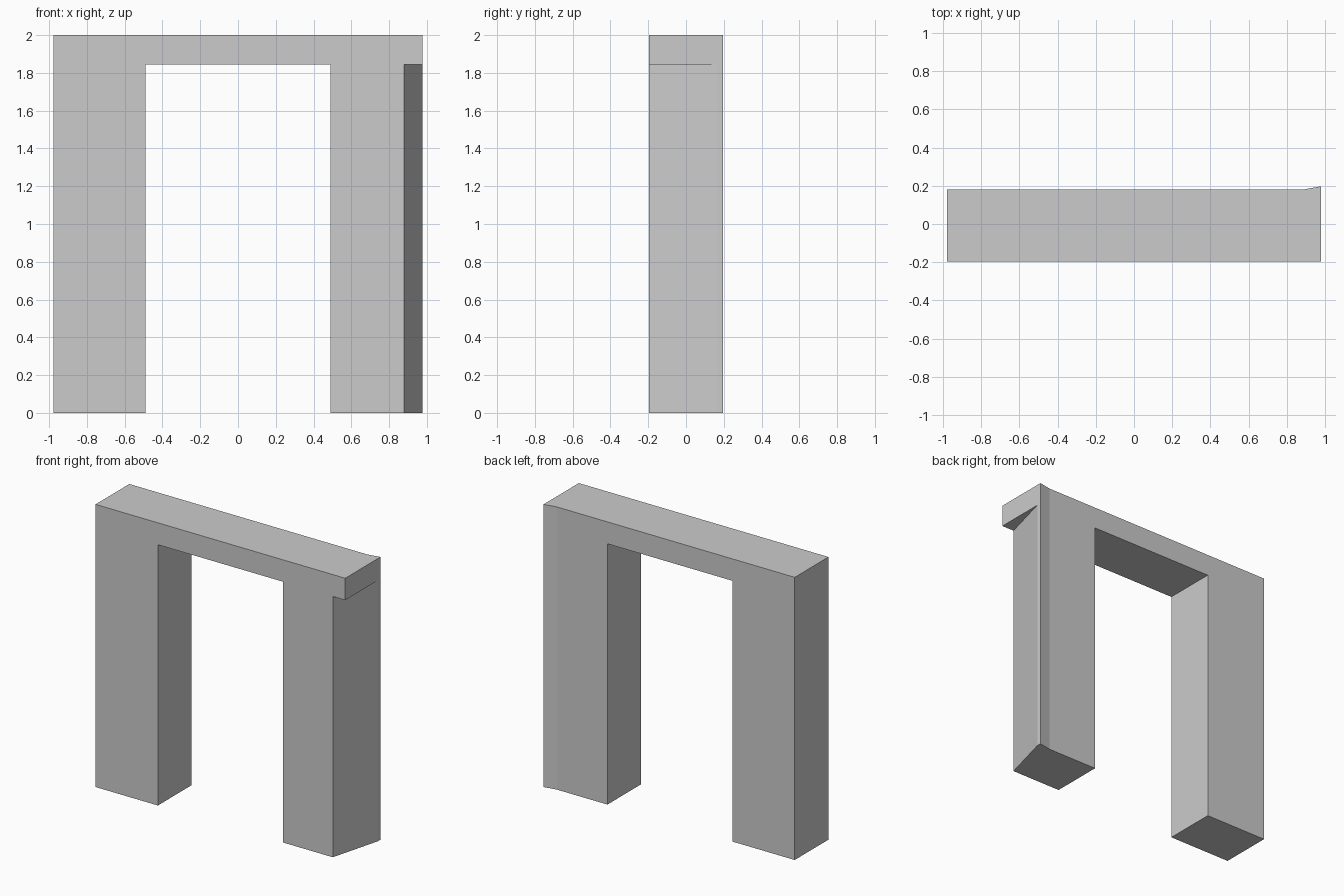
import bpy
import bmesh

old = bpy.data.objects.get("Cube")
if old:
    bpy.data.objects.remove(old, do_unlink=True)

HALF, FRONT, BACK = 0.977, -0.197, 0.18
TOP, SOFFIT, OPENING = 2.0, 1.845, 0.489

stone = bpy.data.materials.new("light_grey_stone")
stone.use_nodes = True
grey = (0.6, 0.6, 0.6, 1)
stone.diffuse_color = grey
bsdf = next(n for n in stone.node_tree.nodes if n.type == "BSDF_PRINCIPLED")
bsdf.inputs["Base Color"].default_value = grey


def prism(name, outline, z0, z1):
    """Extrude a flat outline straight up from z0 to z1."""
    bm = bmesh.new()
    base = bm.faces.new([bm.verts.new((x, y, z0)) for x, y in outline])
    ext = bmesh.ops.extrude_face_region(bm, geom=[base])
    top = [v for v in ext["geom"] if isinstance(v, bmesh.types.BMVert)]
    bmesh.ops.translate(bm, verts=top, vec=(0, 0, z1 - z0))
    bmesh.ops.recalc_face_normals(bm, faces=bm.faces)
    mesh = bpy.data.meshes.new(name)
    bm.to_mesh(mesh)
    bm.free()
    obj = bpy.data.objects.new(name, mesh)
    bpy.context.collection.objects.link(obj)
    mesh.materials.append(stone)
    return obj


def cut(target, name, outline):
    """Remove a prism below the lintel, then discard the cutter."""
    cutter = prism(name, outline, -0.2, SOFFIT)
    cutter.hide_render = True
    mod = target.modifiers.new(name, "BOOLEAN")
    mod.operation = "DIFFERENCE"
    mod.solver = "EXACT"
    mod.object = cutter
    bpy.context.view_layer.objects.active = target
    bpy.ops.object.modifier_apply(modifier=mod.name)
    bpy.data.objects.remove(cutter, do_unlink=True)


# Wall block with a small flare at the back left corner
archway = prism("archway", [(-HALF, FRONT), (HALF, FRONT), (HALF, 0.197),
                            (0.885, BACK), (-HALF, BACK)], 0, TOP)

# Doorway opening between the two pillars
cut(archway, "doorway_cutter", [(-OPENING, -0.5), (OPENING, -0.5),
                                (OPENING, 0.5), (-OPENING, 0.5)])

# Slanted outer side of the left pillar, leaving the lintel overhanging
slope = (HALF - 0.88) / (0.165 - FRONT)
cut(archway, "slant_cutter", [(0.88 - 0.1 * slope, FRONT - 0.1), (1.2, FRONT - 0.1),
                              (1.2, 0.165 + (1.2 - HALF) / slope), (HALF, 0.165)])
